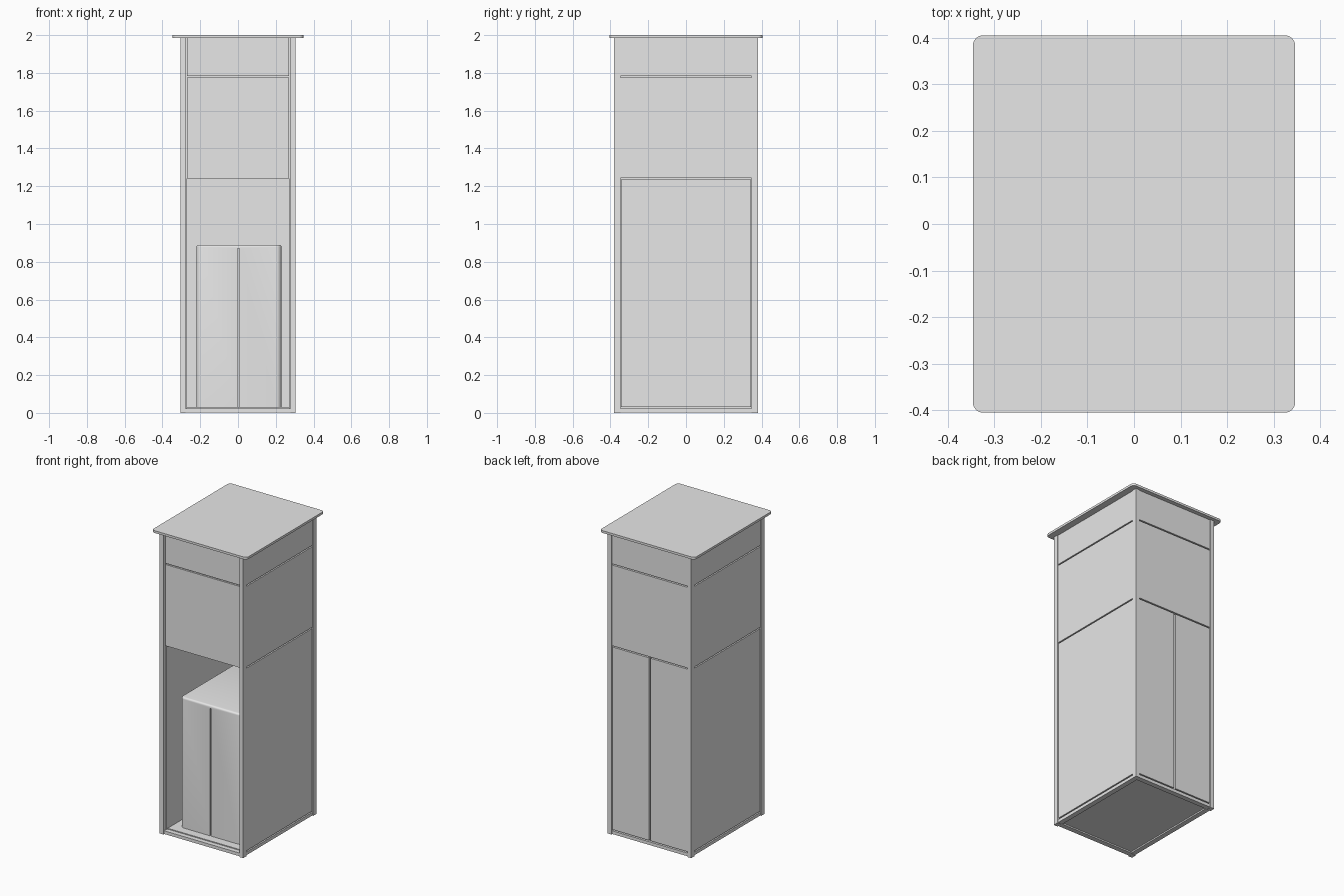
import bpy
import bmesh
import math

if "Cube" in bpy.data.objects:
    bpy.data.objects.remove(bpy.data.objects["Cube"], do_unlink=True)

# One painted-metal colour
GREY = (0.8, 0.8, 0.8, 1.0)
paint = bpy.data.materials.new("light_grey_paint")
paint.use_nodes = True
paint.diffuse_color = GREY
paint.node_tree.nodes["Principled BSDF"].inputs["Base Color"].default_value = GREY


def box(name, x, y, z, corner=0, rim=0):
    """Box from (low, high) ranges; corner rounds upright edges, rim the top edges."""
    bm = bmesh.new()
    bmesh.ops.create_cube(bm, size=1)
    for v in bm.verts:
        for axis, (low, high) in enumerate((x, y, z)):
            v.co[axis] = low if v.co[axis] < 0 else high
    if corner:
        upright = [e for e in bm.edges if abs(e.verts[0].co.z - e.verts[1].co.z) > 1e-4]
        bmesh.ops.bevel(bm, geom=upright, offset=corner, segments=6,
                        profile=0.5, affect='EDGES')
    if rim:
        top = [e for e in bm.edges if all(abs(v.co.z - z[1]) < 1e-5 for v in e.verts)]
        bmesh.ops.bevel(bm, geom=top, offset=rim, segments=4,
                        profile=0.5, affect='EDGES')
    mesh = bpy.data.meshes.new(name)
    bm.to_mesh(mesh)
    bm.free()
    mesh.materials.append(paint)
    obj = bpy.data.objects.new(name, mesh)
    bpy.context.collection.objects.link(obj)
    return obj


def select_only(obj):
    bpy.ops.object.select_all(action='DESELECT')
    obj.select_set(True)
    bpy.context.view_layer.objects.active = obj


def span(side, a, b):
    """Range from a to b, mirrored when side is -1."""
    return tuple(sorted((side * a, side * b)))


HX, HY = 0.305, 0.382            # half width and half depth of the frame
TOP, SHELF, SPLIT = 1.985, 1.24, 1.78
GAP = 0.004                      # half width of a panel joint
UPPER = {"middle": (SHELF + GAP, SPLIT - GAP), "top": (SPLIT + GAP, TOP)}

# Corner posts
for sx, side in ((1, "left"), (-1, "right")):
    for sy, end in ((1, "back"), (-1, "front")):
        box(f"{end}_{side}_post", span(sx, HX - 0.028, HX),
            span(sy, HY - 0.034, HY), (0, TOP))

# Bottom rails and floor
for s, side, end in ((1, "left", "back"), (-1, "right", "front")):
    box(f"{side}_bottom_rail", span(s, 0.268, HX - 0.004), (-0.348, 0.348), (0.003, 0.024))
    box(f"{end}_bottom_rail", (-0.277, 0.277), span(s, 0.345, HY - 0.004), (0.003, 0.024))
box("floor_panel", (-0.27, 0.27), (-0.347, 0.347), (0.012, 0.03))

# Side walls: inner liner with outer panels
for s, side in ((1, "left"), (-1, "right")):
    box(f"{side}_wall_liner", span(s, 0.27, 0.288), (-0.357, 0.357), (0.024, TOP))
    outer = span(s, 0.287, 0.301)
    box(f"{side}_lower_panel", outer, (-0.343, 0.343), (0.032, SHELF - GAP))
    for level, z in UPPER.items():
        box(f"{side}_{level}_panel", outer, (-0.348, 0.348), z)

# Back wall: liner, pair of doors, upper panels
box("back_wall_liner", (-0.277, 0.277), (0.34, 0.36), (0.024, TOP))
for s, side in ((1, "left"), (-1, "right")):
    box(f"{side}_back_door", span(s, 0.006, 0.274), (0.359, 0.377), (0.032, SHELF - GAP))
for level, z in UPPER.items():
    box(f"back_{level}_panel", (-0.277, 0.277), (0.359, 0.377), z)

# Front upper fascia above the open bay, and bay ceiling
box("front_fascia_liner", (-0.27, 0.27), (-0.354, -0.338), (SHELF, TOP))
for level, z in UPPER.items():
    box(f"front_{level}_panel", (-0.271, 0.271), (-0.366, -0.353),
        (SHELF if level == "middle" else z[0], z[1]))
box("bay_ceiling", (-0.27, 0.27), (-0.345, 0.345), (SHELF, SHELF + 0.015))

# Rounded cabinet standing in the bay, with a centre groove on its front
cabinet = box("inner_cabinet", (-0.22, 0.23), (-0.29, 0.28), (0.03, 0.89),
              corner=0.03, rim=0.012)
cutter = box("groove_cutter", (-0.002, 0.007), (-0.31, -0.275), (0.0, 0.87))
cutter.hide_render = True
groove = cabinet.modifiers.new("groove", 'BOOLEAN')
groove.operation = 'DIFFERENCE'
groove.solver = 'EXACT'
groove.object = cutter
select_only(cabinet)
bpy.ops.object.modifier_apply(modifier=groove.name)
bpy.data.objects.remove(cutter, do_unlink=True)

# Overhanging roof plate
roof = box("roof_plate", (-0.346, 0.346), (-0.405, 0.405), (TOP, 2.0), corner=0.022)

# Smooth the rounded parts, keeping edges sharp
for part in (cabinet, roof):
    select_only(part)
    bpy.ops.object.shade_smooth_by_angle(angle=math.radians(35))
